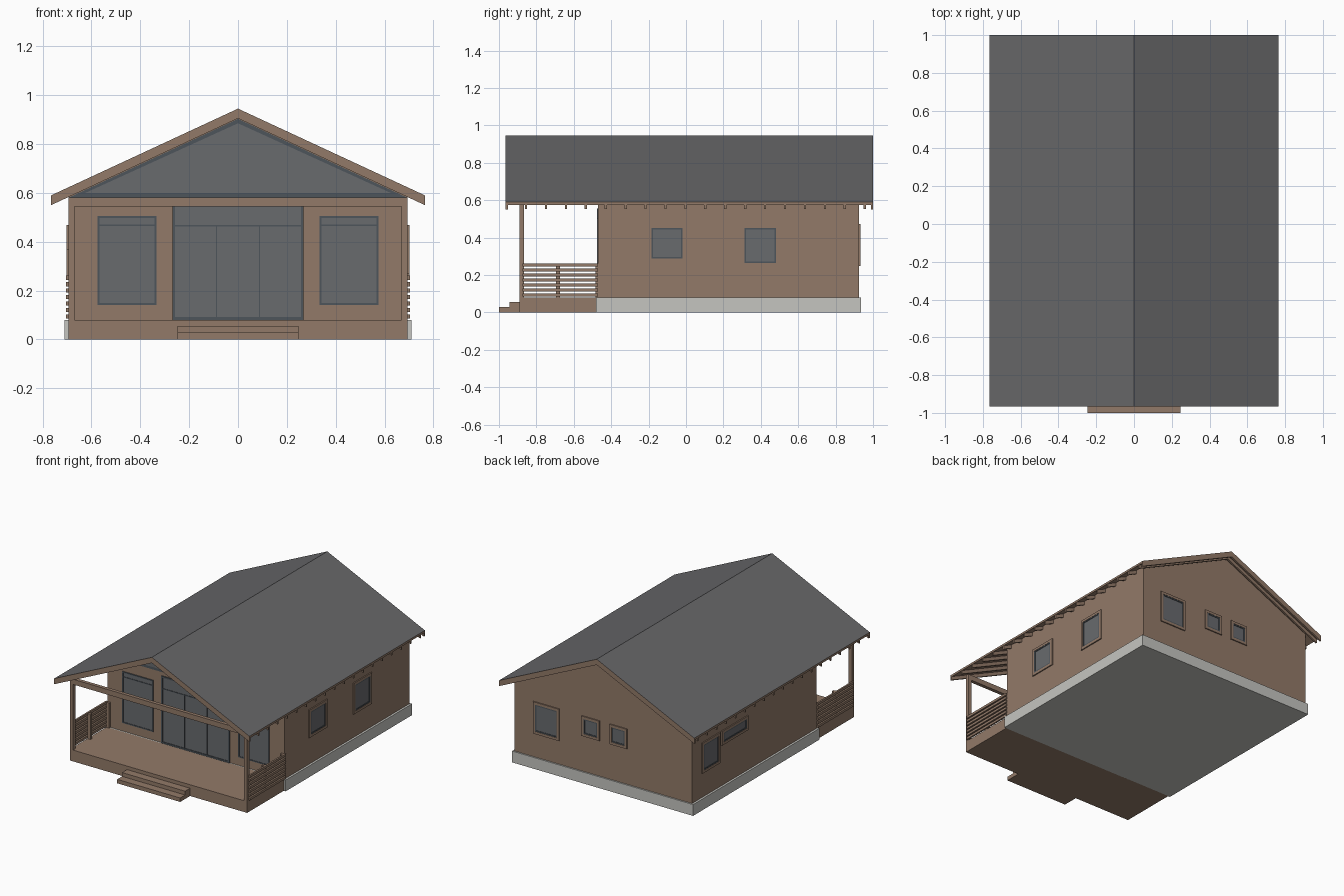
import bpy, bmesh

if "Cube" in bpy.data.objects:
    bpy.data.objects.remove(bpy.data.objects["Cube"], do_unlink=True)


def material(name, r, g, b):
    m = bpy.data.materials.new(name)
    m.use_nodes = True
    m.diffuse_color = (r, g, b, 1)
    m.node_tree.nodes["Principled BSDF"].inputs["Base Color"].default_value = (r, g, b, 1)
    return m


WOOD = material("brown wood", 0.29, 0.195, 0.14)
ROOF = material("grey roofing", 0.135, 0.135, 0.14)
CONCRETE = material("light concrete", 0.56, 0.56, 0.53)
GLASS = material("grey glass", 0.14, 0.145, 0.155)
FRAME = material("dark frame", 0.075, 0.09, 0.105)

# Main dimensions
RIDGE, SLOPE, EAVE = 0.945, 0.464, 0.765
WALL_X, FRONT, BACK = 0.695, -0.47, 0.925
FLOOR, PORCH, ROOF_FRONT, ROOF_BACK = 0.08, -0.89, -0.965, 1.0


def prism(name, profile, y0, y1, mat):
    """Extrude an (x, z) outline from y0 to y1."""
    bm = bmesh.new()
    face = bm.faces.new([bm.verts.new((x, y0, z)) for x, z in profile])
    out = bmesh.ops.extrude_face_region(bm, geom=[face])
    verts = [v for v in out["geom"] if isinstance(v, bmesh.types.BMVert)]
    bmesh.ops.translate(bm, verts=verts, vec=(0, y1 - y0, 0))
    bmesh.ops.recalc_face_normals(bm, faces=bm.faces)
    mesh = bpy.data.meshes.new(name)
    bm.to_mesh(mesh)
    bm.free()
    mesh.materials.append(mat)
    obj = bpy.data.objects.new(name, mesh)
    bpy.context.collection.objects.link(obj)
    return obj


def box(name, x0, x1, y0, y1, z0, z1, mat):
    return prism(name, [(x0, z0), (x1, z0), (x1, z1), (x0, z1)], y0, y1, mat)


def chevron(name, top, bottom, half, y0, y1, mat):
    """Gable-shaped strip between two depths below the roof surface."""
    def line(depth):
        return [(x, RIDGE - SLOPE * abs(x) - depth) for x in (-half, 0, half)]
    return prism(name, line(top) + line(bottom)[::-1], y0, y1, mat)


def on_wall(name, side, u0, u1, z0, z1, out, mat):
    """Thin plate on a wall; u runs along x or y."""
    if side == "front":
        return box(name, u0, u1, FRONT - out, FRONT + 0.01, z0, z1, mat)
    if side == "back":
        return box(name, u0, u1, BACK - 0.01, BACK + out, z0, z1, mat)
    s = 1 if side == "left" else -1
    a, b = sorted((s * (WALL_X - 0.01), s * (WALL_X + out)))
    return box(name, a, b, u0, u1, z0, z1, mat)


def border(name, side, u0, u1, z0, z1, w, out, mat):
    """Four bars just inside a rectangle."""
    on_wall(name + "_sill", side, u0, u1, z0, z0 + w, out, mat)
    on_wall(name + "_head", side, u0, u1, z1 - w, z1, out, mat)
    on_wall(name + "_side_a", side, u0, u0 + w, z0 + w, z1 - w, out, mat)
    on_wall(name + "_side_b", side, u1 - w, u1, z0 + w, z1 - w, out, mat)


def window(name, side, u0, u1, z0, z1, trim=True):
    on_wall(name + "_glass", side, u0, u1, z0, z1, 0.003, GLASS)
    border(name + "_frame", side, u0, u1, z0, z1, 0.008, 0.006, FRAME)
    if trim:
        t = 0.018
        border(name + "_trim", side, u0 - t, u1 + t, z0 - t, z1 + t, t, 0.008, WOOD)


# House body and foundation
top = RIDGE - 0.013
side_top = top - SLOPE * WALL_X
prism("house_walls", [(-WALL_X, FLOOR), (WALL_X, FLOOR), (WALL_X, side_top),
                      (0, top), (-WALL_X, side_top)], FRONT, BACK, WOOD)
box("foundation", -0.71, 0.71, -0.48, 0.935, 0, FLOOR, CONCRETE)

# Porch deck and steps
box("porch_deck", -WALL_X, WALL_X, PORCH, -0.478, 0, FLOOR, WOOD)
box("upper_step", -0.247, 0.247, -0.945, PORCH, 0, 0.055, WOOD)
box("lower_step", -0.247, 0.247, -1.0, -0.945, 0, 0.028, WOOD)

# Roof: grey on the upward slopes, wood on edges and soffit
roof = chevron("roof", 0, 0.015, EAVE, ROOF_FRONT, ROOF_BACK, WOOD)
roof.data.materials.append(ROOF)
for poly in roof.data.polygons:
    if poly.normal.z > 0.5:
        poly.material_index = 1

# Barge boards and rafters
chevron("front_barge_board", 0.014, 0.04, EAVE, ROOF_FRONT, ROOF_FRONT + 0.012, WOOD)
chevron("back_barge_board", 0.014, 0.04, EAVE, ROOF_BACK - 0.012, ROOF_BACK, WOOD)
for i in range(18):
    y = -0.855 + i * 0.1065
    chevron("rafter", 0.014, 0.04, EAVE - 0.003, y - 0.006, y + 0.006, WOOD)

# Porch posts, beam and side railings
box("porch_beam", -WALL_X, WALL_X, PORCH, PORCH + 0.025, 0.545, 0.582, WOOD)
for s in (-1, 1):
    a, b = sorted((s * 0.67, s * WALL_X))
    box("porch_post", a, b, PORCH, PORCH + 0.025, FLOOR, 0.545, WOOD)
    box("railing_post", a, b, -0.695, -0.675, FLOOR, 0.258, WOOD)
    box("railing_wall_post", a, b, -0.485, FRONT, FLOOR, 0.258, WOOD)
    a, b = sorted((s * 0.693, s * 0.705))
    for i in range(7):
        z = 0.085 + i * 0.0265
        box("railing_slat", a, b, PORCH + 0.015, FRONT, z, z + 0.017, WOOD)

# Front gable glazing
for name, half, low, drop, out, mat in (("gable_frame", 0.69, 0.582, 0.042, 0.004, FRAME),
                                        ("gable_glass", 0.625, 0.6, 0.06, 0.007, GLASS)):
    apex = RIDGE - drop
    prism(name, [(-half, low), (half, low), (0, apex)], FRONT - out, FRONT + 0.01, mat)

# Front windows with transom bars
for name, u0, u1 in (("front_right_window", -0.575, -0.333), ("front_left_window", 0.333, 0.575)):
    window(name, "front", u0, u1, 0.14, 0.505, trim=False)
    on_wall(name + "_transom", "front", u0, u1, 0.464, 0.47, 0.006, FRAME)

# Glazed porch doors
on_wall("door_glass", "front", -0.265, 0.265, FLOOR, 0.55, 0.003, GLASS)
border("door_frame", "front", -0.268, 0.268, FLOOR, 0.555, 0.011, 0.007, FRAME)
on_wall("door_transom", "front", -0.257, 0.257, 0.463, 0.469, 0.006, FRAME)
for u in (-0.088, 0.088):
    on_wall("door_mullion", "front", u - 0.003, u + 0.003, FLOOR, 0.463, 0.006, FRAME)

# Side and back windows
window("left_front_window", "left", -0.185, -0.02, 0.288, 0.45)
window("left_back_window", "left", 0.312, 0.48, 0.265, 0.45)
window("right_back_window", "right", 0.635, 0.8, 0.27, 0.45)
window("right_high_window", "right", 0.32, 0.58, 0.385, 0.45)
window("back_large_window", "back", 0.36, 0.53, 0.265, 0.455)
window("back_small_window_a", "back", 0.045, 0.15, 0.35, 0.455)
window("back_small_window_b", "back", -0.17, -0.07, 0.35, 0.455)
